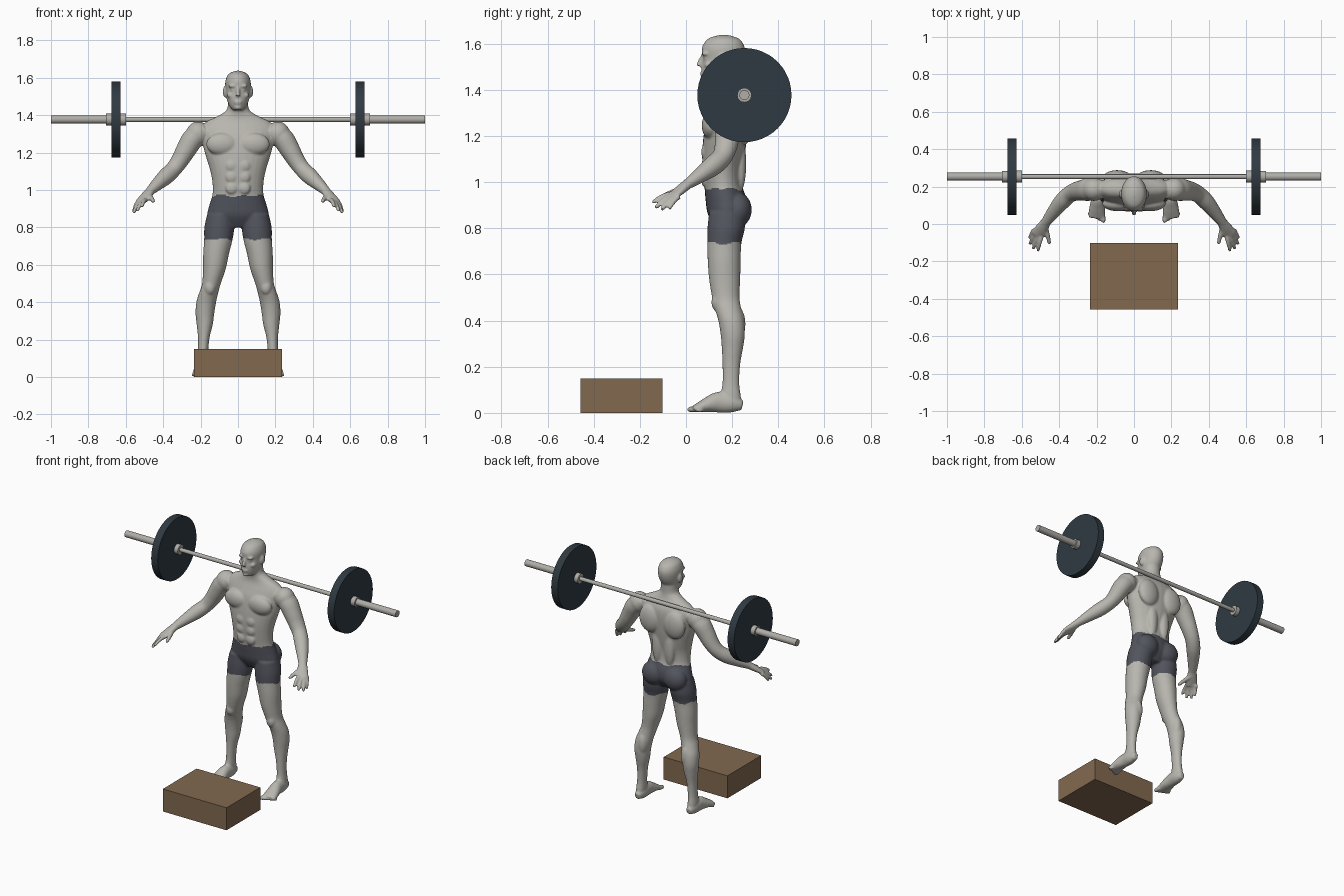
import bpy
import bmesh
import math
from mathutils import Matrix, Vector

default_cube = bpy.data.objects.get("Cube")
if default_cube:
    bpy.data.objects.remove(default_cube, do_unlink=True)

SIDES = 28
UP = Vector((0, 0, 1))


def make_material(name, red, green, blue):
    material = bpy.data.materials.new(name)
    material.use_nodes = True
    colour = (red, green, blue, 1)
    material.diffuse_color = colour
    material.node_tree.nodes["Principled BSDF"].inputs["Base Color"].default_value = colour
    return material


skin = make_material("pale grey skin", .48, .465, .425)
cloth = make_material("slate shorts", .085, .09, .112)
steel = make_material("bar steel", .43, .42, .39)
rubber = make_material("dark plate rubber", .028, .042, .053)
wood = make_material("brown box", .225, .142, .078)


def finish(name, bm, materials):
    bmesh.ops.recalc_face_normals(bm, faces=bm.faces[:])
    mesh = bpy.data.meshes.new(name)
    bm.to_mesh(mesh)
    bm.free()
    for material in materials:
        mesh.materials.append(material)
    obj = bpy.data.objects.new(name, mesh)
    bpy.context.collection.objects.link(obj)
    bpy.ops.object.select_all(action="DESELECT")
    bpy.context.view_layer.objects.active = obj
    obj.select_set(True)
    return obj


def refine(rows, steps=4):
    """Catmull-Rom interpolation through the given rows."""
    pts = [Vector(row) for row in rows]
    pts = [pts[0]] + pts + [pts[-1]]
    result = []
    for a, b, c, d in zip(pts, pts[1:], pts[2:], pts[3:]):
        for i in range(steps):
            t = i / steps
            result.append(b + (c - a) * (t / 2)
                          + (a * 2 - b * 5 + c * 4 - d) * (t * t / 2)
                          + (b * 3 - a - c * 3 + d) * (t ** 3 / 2))
    return result + [pts[-1]]


def skin_rings(bm, frames, side):
    """Join elliptical rings, each given as centre and two half axes."""
    rings = []
    for centre, u, v in frames:
        ring = []
        for i in range(SIDES):
            angle = math.tau * i / SIDES
            point = centre + u * math.cos(angle) + v * math.sin(angle)
            ring.append(bm.verts.new((point.x * side, point.y, point.z)))
        rings.append(ring)
    for low, high in zip(rings, rings[1:]):
        for i in range(SIDES):
            j = (i + 1) % SIDES
            bm.faces.new((low[i], low[j], high[j], high[i]))
    bm.faces.new(rings[0])
    bm.faces.new(rings[-1])


def column(bm, rows, side=1):
    """Upright loft; each row is x, z, half width, front y, back y."""
    skin_rings(bm, [(Vector((x, (front + back) / 2, z)), Vector((width, 0, 0)),
                     Vector((0, (back - front) / 2, 0)))
                    for x, z, width, front, back in refine(rows)], side)


def limb(bm, rows, side=1):
    """Loft along a path; each row is x, y, z, half width, half thickness."""
    rows = refine(rows)
    frames = []
    for i, row in enumerate(rows):
        before = Vector(rows[max(i - 1, 0)][:3])
        after = Vector(rows[min(i + 1, len(rows) - 1)][:3])
        along = (after - before).normalized()
        across = along.cross(UP).normalized()
        frames.append((Vector(row[:3]), across * row[3], across.cross(along) * row[4]))
    skin_rings(bm, frames, side)


def blob(bm, centre, size, side=1):
    place = Matrix.Translation((centre[0] * side, centre[1], centre[2]))
    bmesh.ops.create_uvsphere(bm, u_segments=24, v_segments=16, radius=1,
                              matrix=place @ Matrix.Diagonal((*size, 1)))


def digit(bm, points, thick, thin, side):
    """Finger or toe with a rounded tip."""
    last = len(points) - 1
    rows = []
    for i, point in enumerate(points):
        radius = thick + (thin - thick) * i / last
        rows.append((*point, radius, radius))
    limb(bm, rows, side)
    blob(bm, points[-1], (thin, thin, thin), side)


figure = bmesh.new()

# Torso and neck
column(figure, [
    (0, .80, .09, .13, .22), (0, .86, .16, .095, .262), (0, .92, .153, .085, .265),
    (0, .98, .136, .08, .245), (0, 1.05, .138, .073, .243), (0, 1.12, .153, .07, .255),
    (0, 1.2, .178, .076, .265), (0, 1.28, .195, .09, .27), (0, 1.33, .2, .11, .265),
    (0, 1.365, .17, .125, .25), (0, 1.39, .12, .13, .236), (0, 1.415, .075, .128, .228),
    (0, 1.44, .056, .12, .225), (0, 1.5, .054, .12, .225)])

# Head and face
column(figure, [
    (0, 1.427, .026, .082, .13), (0, 1.45, .046, .07, .19), (0, 1.49, .061, .066, .228),
    (0, 1.535, .067, .072, .25), (0, 1.58, .068, .068, .255), (0, 1.615, .055, .088, .238),
    (0, 1.63, .034, .115, .21), (0, 1.638, .01, .15, .18)])
limb(figure, [(0, .076, 1.55, .008, .01), (0, .062, 1.52, .01, .012),
              (0, .055, 1.503, .014, .011)])
blob(figure, (0, .07, 1.472), (.022, .01, .006))
blob(figure, (0, .071, 1.462), (.018, .009, .006))
blob(figure, (0, .083, 1.442), (.022, .018, .015))

for side in (1, -1):
    # Eyes, brows, cheeks and ears
    blob(figure, (.028, .087, 1.536), (.013, .011, .008), side)
    blob(figure, (.028, .082, 1.556), (.026, .015, .008), side)
    blob(figure, (.042, .1, 1.507), (.018, .02, .014), side)
    blob(figure, (.07, .16, 1.525), (.011, .02, .031), side)

    # Chest, abdomen, back and seat muscles
    blob(figure, (.085, .108, 1.245), (.085, .04, .06), side)
    for height in (1.01, 1.07, 1.13):
        blob(figure, (.034, .082, height), (.032, .016, .032), side)
    blob(figure, (.09, .25, 1.25), (.075, .038, .09), side)
    blob(figure, (.045, .235, 1.08), (.035, .026, .12), side)
    blob(figure, (.08, .225, .88), (.077, .06, .075), side)

    # Shoulder and arm
    blob(figure, (.215, .185, 1.3), (.062, .062, .066), side)
    limb(figure, [
        (.17, .185, 1.32, .05, .05), (.235, .185, 1.28, .061, .058),
        (.275, .18, 1.22, .056, .054), (.31, .174, 1.16, .05, .047),
        (.345, .158, 1.112, .045, .043), (.385, .12, 1.073, .044, .044),
        (.43, .065, 1.032, .036, .034), (.475, .005, .99, .025, .022)], side)

    # Hand
    limb(figure, [
        (.465, .018, 1.0, .025, .023), (.49, -.02, .97, .033, .02),
        (.508, -.045, .95, .036, .016), (.518, -.062, .938, .032, .013)], side)
    index_knuckle = Vector((.495, -.068, .948))
    little_knuckle = Vector((.535, -.03, .938))
    fingertips = [(.513, -.14, .915), (.538, -.128, .893),
                  (.555, -.102, .885), (.557, -.07, .89)]
    for i, tip in enumerate(fingertips):
        knuckle = index_knuckle.lerp(little_knuckle, i / 3)
        middle = knuckle.lerp(Vector(tip), .5) + UP * .006
        digit(figure, [knuckle, middle, tip], .012, .0095, side)
    digit(figure, [(.478, -.01, .972), (.462, -.06, .955), (.453, -.1, .94)],
          .016, .01, side)

    # Leg
    column(figure, [
        (.095, .87, .07, .1, .255), (.1, .8, .08, .093, .255), (.105, .735, .076, .092, .24),
        (.117, .66, .069, .094, .237), (.126, .58, .061, .1, .235),
        (.142, .5, .05, .113, .232), (.157, .45, .051, .125, .24),
        (.17, .4, .053, .14, .252), (.177, .34, .05, .15, .255),
        (.178, .28, .043, .155, .247), (.183, .21, .031, .158, .235),
        (.187, .13, .027, .158, .231), (.19, .07, .029, .15, .238),
        (.19, .025, .026, .165, .24)], side)
    blob(figure, (.16, .222, .385), (.032, .036, .075), side)
    blob(figure, (.15, .135, .48), (.03, .025, .04), side)

    # Foot and toes
    limb(figure, [
        (.19, .245, .032, .018, .02), (.19, .2, .041, .033, .04),
        (.192, .14, .046, .035, .045), (.196, .09, .034, .042, .032),
        (.199, .05, .022, .045, .02), (.2, .032, .017, .042, .014)], side)
    for i in range(5):
        radius = .015 - .0015 * i
        root = (.168 + .016 * i, .05 + .005 * i, radius + .003)
        tip = (.164 + .019 * i, .018 + .009 * i, radius)
        digit(figure, [root, tip], radius, radius * .85, side)

# Fuse the anatomy into one smooth skin
body = finish("athlete_body", figure, [])
remesh = body.modifiers.new("fuse", "REMESH")
remesh.mode = "VOXEL"
remesh.voxel_size = .006
relax = body.modifiers.new("relax", "SMOOTH")
relax.factor = .5
relax.iterations = 5
for modifier_name in ("fuse", "relax"):
    bpy.ops.object.modifier_apply(modifier=modifier_name)
body.data.materials.clear()
body.data.materials.append(skin)
body.data.materials.append(cloth)

# Shorts with slightly wavy hems
for face in body.data.polygons:
    x, y, z = face.center
    wave = .005 * math.sin(x * 55) + .004 * math.sin(y * 70)
    worn = abs(x) < .3 and .735 + wave < z < .97 + wave
    face.material_index = 1 if worn else 0
    face.use_smooth = True


def rod(name, start, end, radius, material):
    """Cylinder along x at the height of the barbell."""
    bm = bmesh.new()
    place = Matrix.Translation(((start + end) / 2, .253, 1.377))
    bmesh.ops.create_cone(bm, cap_ends=True, segments=48, radius1=radius, radius2=radius,
                          depth=abs(end - start),
                          matrix=place @ Matrix.Rotation(math.pi / 2, 4, "Y"))
    finish(name, bm, [material])
    bpy.ops.object.shade_smooth_by_angle()


# Barbell
rod("barbell_shaft", -.62, .62, .013, steel)
for side, label in ((1, "left"), (-1, "right")):
    rod(label + "_sleeve", side * .61, side, .0215, steel)
    rod(label + "_inner_collar", side * .6, side * .627, .032, steel)
    rod(label + "_weight_plate", side * .627, side * .675, .204, rubber)
    rod(label + "_outer_collar", side * .675, side * .705, .031, steel)

# Step box
box = bmesh.new()
bmesh.ops.create_cube(box, size=1, matrix=Matrix.Translation((0, -.279, .075))
                      @ Matrix.Diagonal((.47, .356, .15, 1)))
finish("step_box", box, [wood])
